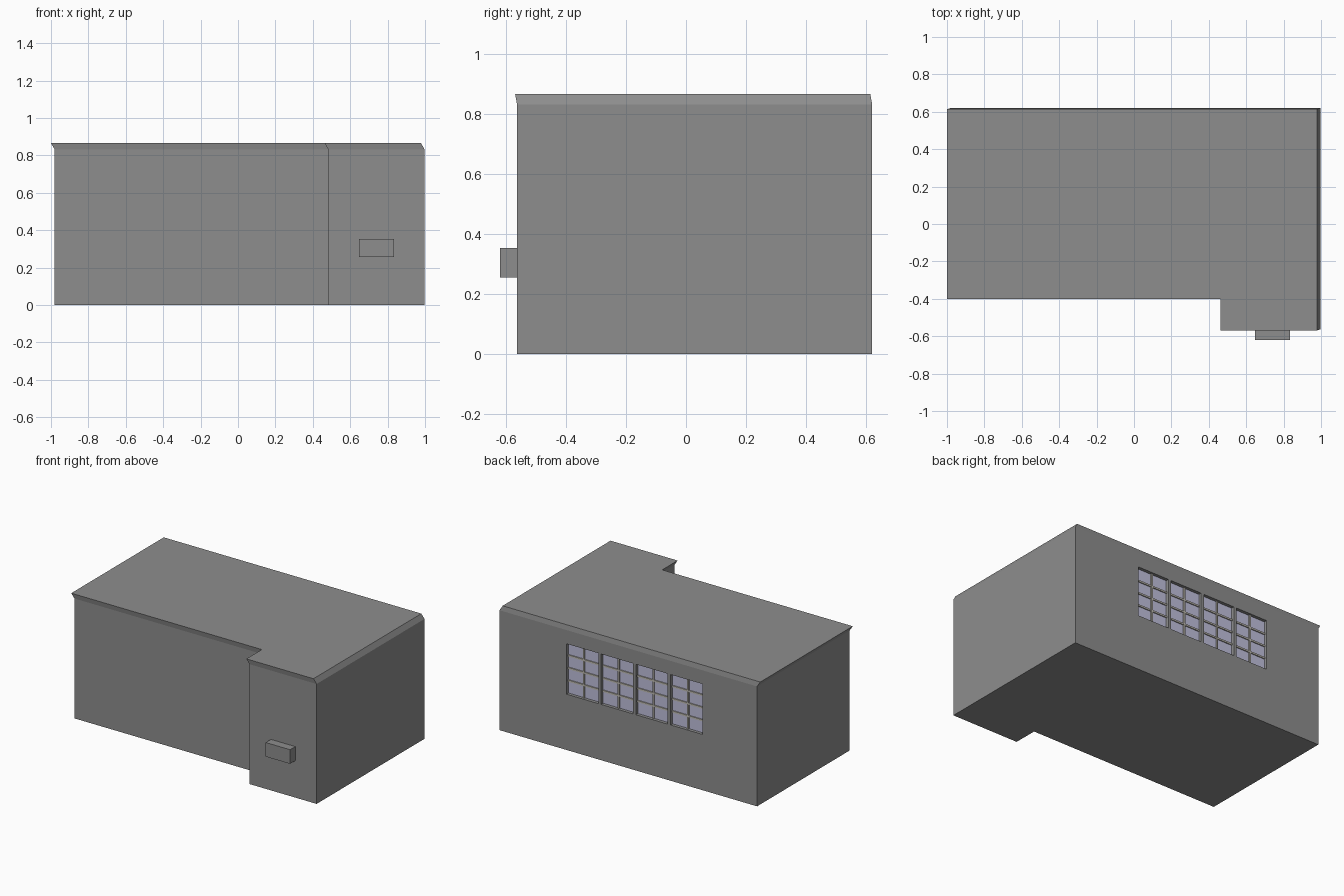
import bpy
import bmesh
from mathutils import Matrix, Vector

if "Cube" in bpy.data.objects:
    bpy.data.objects.remove(bpy.data.objects["Cube"])


def material(name, rgb):
    m = bpy.data.materials.new(name)
    m.diffuse_color = (*rgb, 1.0)
    m.use_nodes = True
    m.node_tree.nodes["Principled BSDF"].inputs["Base Color"].default_value = m.diffuse_color
    return m


GREY = material("wall grey", (0.27, 0.27, 0.27))
GLASS = material("pale lavender glass", (0.53, 0.53, 0.72))
BAR = material("window bar beige", (0.52, 0.50, 0.45))


def finish(name, bm, mat):
    bmesh.ops.recalc_face_normals(bm, faces=bm.faces)
    me = bpy.data.meshes.new(name)
    bm.to_mesh(me)
    bm.free()
    me.materials.append(mat)
    ob = bpy.data.objects.new(name, me)
    bpy.context.collection.objects.link(ob)
    return ob


def boxes(name, ranges, mat):
    """One object made of boxes given as (x0, x1, y0, y1, z0, z1)."""
    bm = bmesh.new()
    for x0, x1, y0, y1, z0, z1 in ranges:
        centre = Vector(((x0 + x1) / 2, (y0 + y1) / 2, (z0 + z1) / 2))
        size = Matrix.Diagonal((x1 - x0, y1 - y0, z1 - z0, 1))
        bmesh.ops.create_cube(bm, size=1, matrix=Matrix.Translation(centre) @ size)
    return finish(name, bm, mat)


# Building: L-shaped footprint, with the top rim slanting to the left and front
BACK = 0.62
footprint = [(-0.98, -0.394), (0.483, -0.394), (0.483, -0.563),
             (0.998, -0.563), (0.998, BACK), (-0.98, BACK)]
levels = [(0.0, 0.0, 0.0), (0.0, 0.0, 0.832), (-0.02, -0.006, 0.866)]
bm = bmesh.new()
rings = [[bm.verts.new((x + dx, y + dy, z)) for x, y in footprint]
         for dx, dy, z in levels]
n = len(footprint)
for low, high in zip(rings, rings[1:]):
    for i in range(n):
        j = (i + 1) % n
        bm.faces.new((low[i], low[j], high[j], high[i]))
bm.faces.new(rings[0][::-1])
bm.faces.new(rings[-1])
building = finish("building", bm, GREY)

# Box on the front of the projecting bay
boxes("wall_box", [(0.647, 0.834, -0.62, -0.56, 0.256, 0.354)], GREY)

# Row of four recessed windows in the back wall
X0, X1, Z0, Z1 = -0.56, 0.484, 0.387, 0.737
COUNT, POST, DEPTH = 4, 0.022, 0.026
width = (X1 - X0 - POST * (COUNT - 1)) / COUNT
floor = BACK - DEPTH
openings = [X0 + i * (width + POST) for i in range(COUNT)]

cutter = boxes("window_cutter",
               [(x, x + width, floor, BACK + 0.1, Z0, Z1) for x in openings], GREY)
cutter.hide_render = True
mod = building.modifiers.new("window openings", 'BOOLEAN')
mod.operation = 'DIFFERENCE'
mod.solver = 'EXACT'
mod.object = cutter
bpy.context.view_layer.objects.active = building
bpy.ops.object.modifier_apply(modifier=mod.name)
bpy.data.objects.remove(cutter)

# Glass panes: thin plates on the recess floor
boxes("window_glass",
      [(x, x + width, floor - 0.002, floor + 0.004, Z0, Z1) for x in openings], GLASS)

# Glazing bars: one upright and three crossbars in each window
T = 0.006
bars = []
for x in openings:
    mid = x + width / 2
    bars.append((mid - T, mid + T, floor, floor + 0.012, Z0, Z1))
    for k in (1, 2, 3):
        z = Z0 + k * (Z1 - Z0) / 4
        bars.append((x, x + width, floor, floor + 0.011, z - T, z + T))
boxes("window_bars", bars, BAR)
